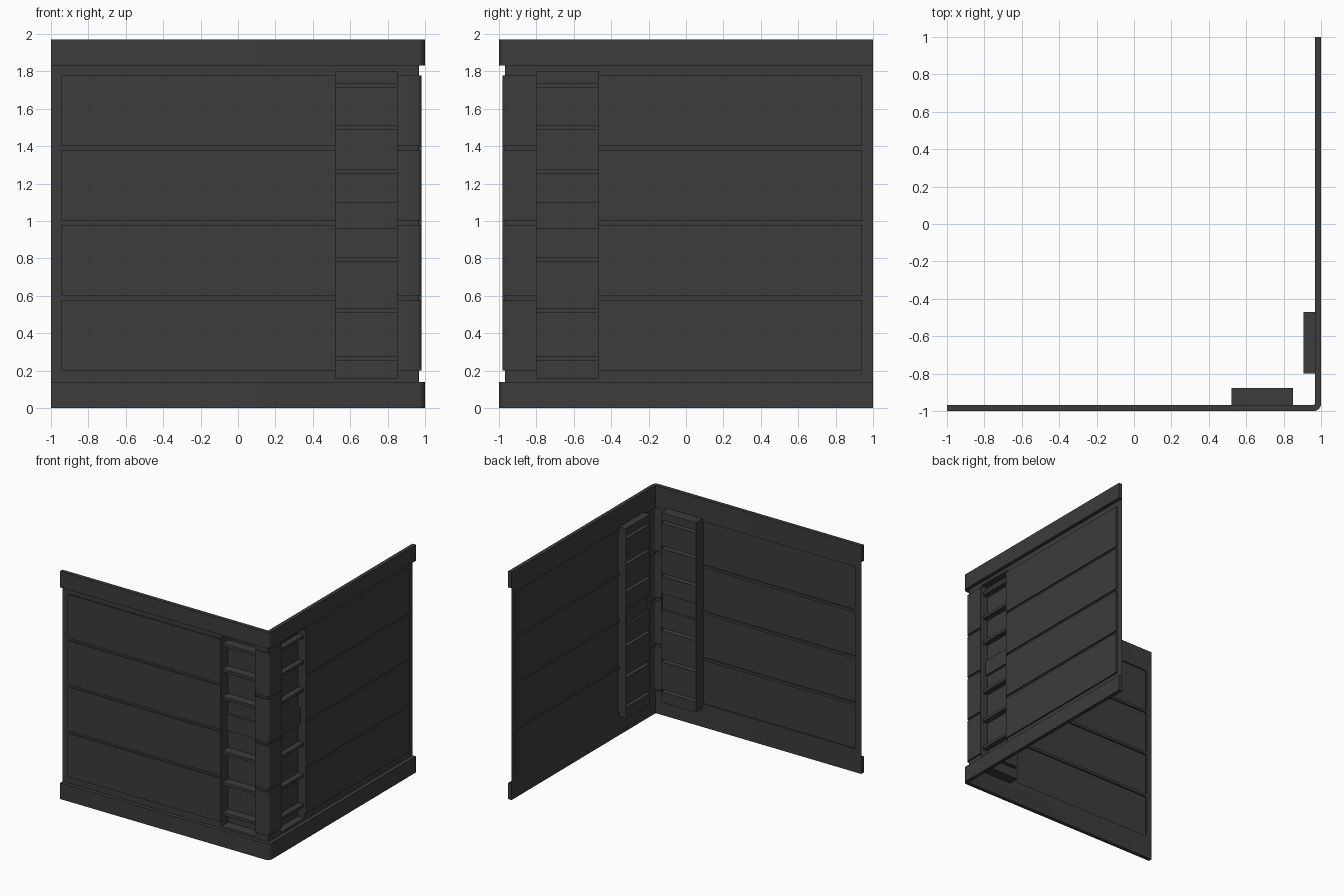
import bpy, bmesh, math

if "Cube" in bpy.data.objects:
    bpy.data.objects.remove(bpy.data.objects["Cube"])

steel = bpy.data.materials.new("dark_grey_steel")
steel.use_nodes = True
GREY = (0.045, 0.045, 0.045, 1)
steel.diffuse_color = GREY
steel.node_tree.nodes["Principled BSDF"].inputs["Base Color"].default_value = GREY

SHEET, PLANK, RAIL = 0.967, 0.981, 1.0   # outward offsets of the wall layers
CENTRE = 0.96                            # centre of the rounded corner
LOW, HIGH = 0.16, 1.80                   # ladder recess heights
RAIL_H, TOP = 0.14, 1.97
WINDOWS = {"front": (0.52, 0.85), "side": (-0.80, -0.47)}


def finish(name, bm):
    bmesh.ops.remove_doubles(bm, verts=bm.verts, dist=0.0002)
    bmesh.ops.dissolve_degenerate(bm, edges=bm.edges, dist=0.0002)
    bmesh.ops.recalc_face_normals(bm, faces=bm.faces)
    mesh = bpy.data.meshes.new(name)
    bm.to_mesh(mesh)
    bm.free()
    mesh.materials.append(steel)
    obj = bpy.data.objects.new(name, mesh)
    bpy.context.collection.objects.link(obj)
    bpy.ops.object.select_all(action="DESELECT")
    obj.select_set(True)
    bpy.context.view_layer.objects.active = obj
    bpy.ops.object.shade_smooth_by_angle(angle=math.radians(32))
    return obj


def place(kind, value, offset):
    """Plan position on the bent wall at an outward offset."""
    if kind == "front":
        return value, -offset
    if kind == "side":
        return offset, value
    r = offset - CENTRE
    return CENTRE + r * math.sin(value), -CENTRE - r * math.cos(value)


ARC = [("corner", math.pi / 2 * i / 6) for i in range(7)]


def rail(name, z0, z1):
    bm = bmesh.new()
    rings = []
    for kind, v in [("front", -1)] + ARC + [("side", 1)]:
        rings.append([bm.verts.new((*place(kind, v, o), z))
                      for o, z in ((RAIL, z0), (RAIL, z1), (SHEET, z1), (SHEET, z0))])
    for a, b in zip(rings, rings[1:]):
        for i in range(4):
            j = (i + 1) % 4
            bm.faces.new((a[i], a[j], b[j], b[i]))
    bm.faces.new(rings[0])
    bm.faces.new(rings[-1])
    finish(name, bm)


def wall_sheet():
    # Columns and rows carry a flag: pressed outward where both are true
    cols = [("front", -1, False), ("front", -0.945, False), ("front", -0.945, True)]
    cols += [("front", x, True) for x in WINDOWS["front"]]
    cols += [(k, a, True) for k, a in ARC]
    cols += [("side", y, True) for y in WINDOWS["side"]]
    cols += [("side", 0.94, True), ("side", 0.94, False), ("side", 1, False)]
    rows = [(RAIL_H, False), (LOW, False)]
    for i in range(4):
        z0 = 0.2 + 0.4 * i
        z1 = z0 + 0.377
        rows += [(z0, False), (z0, True), (z1, True), (z1, False)]
    rows += [(HIGH, False), (TOP - RAIL_H, False)]

    bm = bmesh.new()
    grid = [[bm.verts.new((*place(k, v, PLANK if up and raised else SHEET), z))
             for z, up in rows] for k, v, raised in cols]
    for i in range(len(cols) - 1):
        a, b = cols[i], cols[i + 1]
        window = a[0] == b[0] and (a[1], b[1]) == WINDOWS.get(a[0])
        for j in range(len(rows) - 1):
            if window and rows[j][0] >= LOW and rows[j + 1][0] <= HIGH:
                continue
            bm.faces.new((grid[i][j], grid[i + 1][j],
                          grid[i + 1][j + 1], grid[i][j + 1]))
    finish("planked_wall", bm)


def ladder(name, kind, back):
    lo, hi = WINDOWS[kind]
    # Folded back plate: each rung is a narrow ledge pressed outward
    profile = [(SHEET, LOW), (back, LOW)]
    folds = [(z, z + 0.025, 0.955) for z in (0.25, 0.51, 0.78)]
    folds += [(0.96, 1.10, back + 0.02)]
    folds += [(z, z + 0.025, 0.955) for z in (1.25, 1.488, 1.71)]
    for z0, z1, ledge in folds:
        profile += [(back, z0), (ledge, z0), (ledge, z1), (back, z1)]
    profile += [(back, HIGH), (SHEET, HIGH)]
    bm = bmesh.new()

    def quad(corners):
        bm.faces.new([bm.verts.new((*place(kind, v, o), z)) for v, o, z in corners])

    for (o0, z0), (o1, z1) in zip(profile, profile[1:]):
        quad([(lo, o0, z0), (hi, o0, z0), (hi, o1, z1), (lo, o1, z1)])
    # Side cheeks, reaching out to the plank surface between the frame bands
    for v in (lo, hi):
        for o0, o1, z0, z1 in ((back, SHEET, LOW, HIGH), (SHEET, PLANK, 0.2, 1.777)):
            quad([(v, o0, z0), (v, o1, z0), (v, o1, z1), (v, o0, z1)])
    finish(name, bm)


rail("bottom_rail", 0, RAIL_H)
rail("top_rail", TOP - RAIL_H, TOP)
wall_sheet()
ladder("front_ladder_recess", "front", 0.876)
ladder("side_ladder_recess", "side", 0.905)
